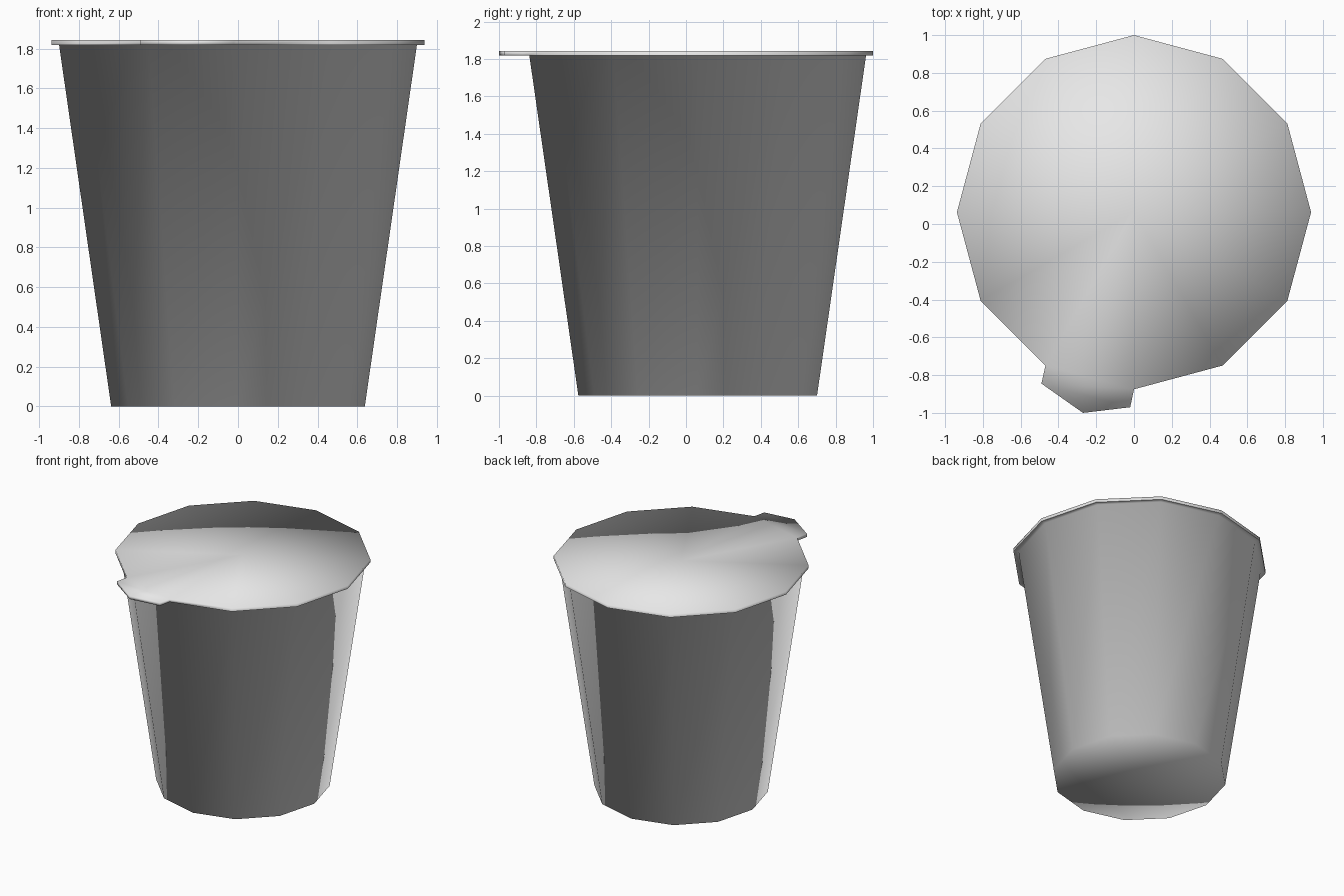
import bpy
import bmesh
from math import cos, sin, pi

SIDES = 12
CENTRE_Y = 0.0625
LID_R, CUP_R, BASE_R = 0.9375, 0.9, 0.638
LID_BOTTOM, LID_TOP = 1.818, 1.843

cube = bpy.data.objects.get("Cube")
if cube:
    bpy.data.objects.remove(cube, do_unlink=True)

# One plain grey for cup and lid
grey = bpy.data.materials.new("light_grey")
grey.use_nodes = True
grey.diffuse_color = (0.8, 0.8, 0.8, 1)
grey.node_tree.nodes["Principled BSDF"].inputs["Base Color"].default_value = (0.8, 0.8, 0.8, 1)


def ring_points(radius):
    """Corners of the twelve-sided outline, counter-clockwise from the back."""
    angles = [pi / 2 + 2 * pi * i / SIDES for i in range(SIDES)]
    return [(radius * cos(a), CENTRE_Y + radius * sin(a)) for a in angles]


def add_verts(bm, points, z):
    return [bm.verts.new((x, y, z)) for x, y in points]


def bridge(bm, low, high, skip=()):
    n = len(low)
    for i in range(n):
        if i not in skip:
            j = (i + 1) % n
            bm.faces.new((low[i], low[j], high[j], high[i]))


def fan(bm, ring, z, up):
    centre = bm.verts.new((0, CENTRE_Y, z))
    for a, b in zip(ring, ring[1:] + ring[:1]):
        bm.faces.new((centre, a, b) if up else (centre, b, a))


def finish(bm, name):
    mesh = bpy.data.meshes.new(name)
    bm.to_mesh(mesh)
    bm.free()
    mesh.materials.append(grey)
    for poly in mesh.polygons:
        poly.use_smooth = True
    obj = bpy.data.objects.new(name, mesh)
    bpy.context.collection.objects.link(obj)
    return obj


# Cup: base, tapered wall and the flange under the lid
bm = bmesh.new()
base = add_verts(bm, ring_points(BASE_R), 0)
mouth = add_verts(bm, ring_points(CUP_R), LID_BOTTOM)
flange = add_verts(bm, ring_points(LID_R), LID_BOTTOM)
fan(bm, base, 0, up=False)
bridge(bm, base, mouth)
bridge(bm, mouth, flange)
finish(bm, "cup")

# Lid: thin foil disc with a pull tab growing from one front edge
TAB = [(-0.49, -0.845), (-0.27, -1.0), (-0.02, -0.97)]
ROOT = 5
bm = bmesh.new()
points = ring_points(LID_R)
low = add_verts(bm, points, LID_BOTTOM)
high = add_verts(bm, points, LID_TOP)
fan(bm, high, LID_TOP, up=True)
bridge(bm, low, high, skip=(ROOT,))

# Pull tab: top, underside and edge
tab_low = [low[ROOT]] + add_verts(bm, TAB, LID_BOTTOM) + [low[ROOT + 1]]
tab_high = [high[ROOT]] + add_verts(bm, TAB, LID_TOP) + [high[ROOT + 1]]
bm.faces.new(tab_high)
bm.faces.new(tab_low[::-1])
bridge(bm, tab_low, tab_high, skip=(len(tab_low) - 1,))
finish(bm, "lid")
